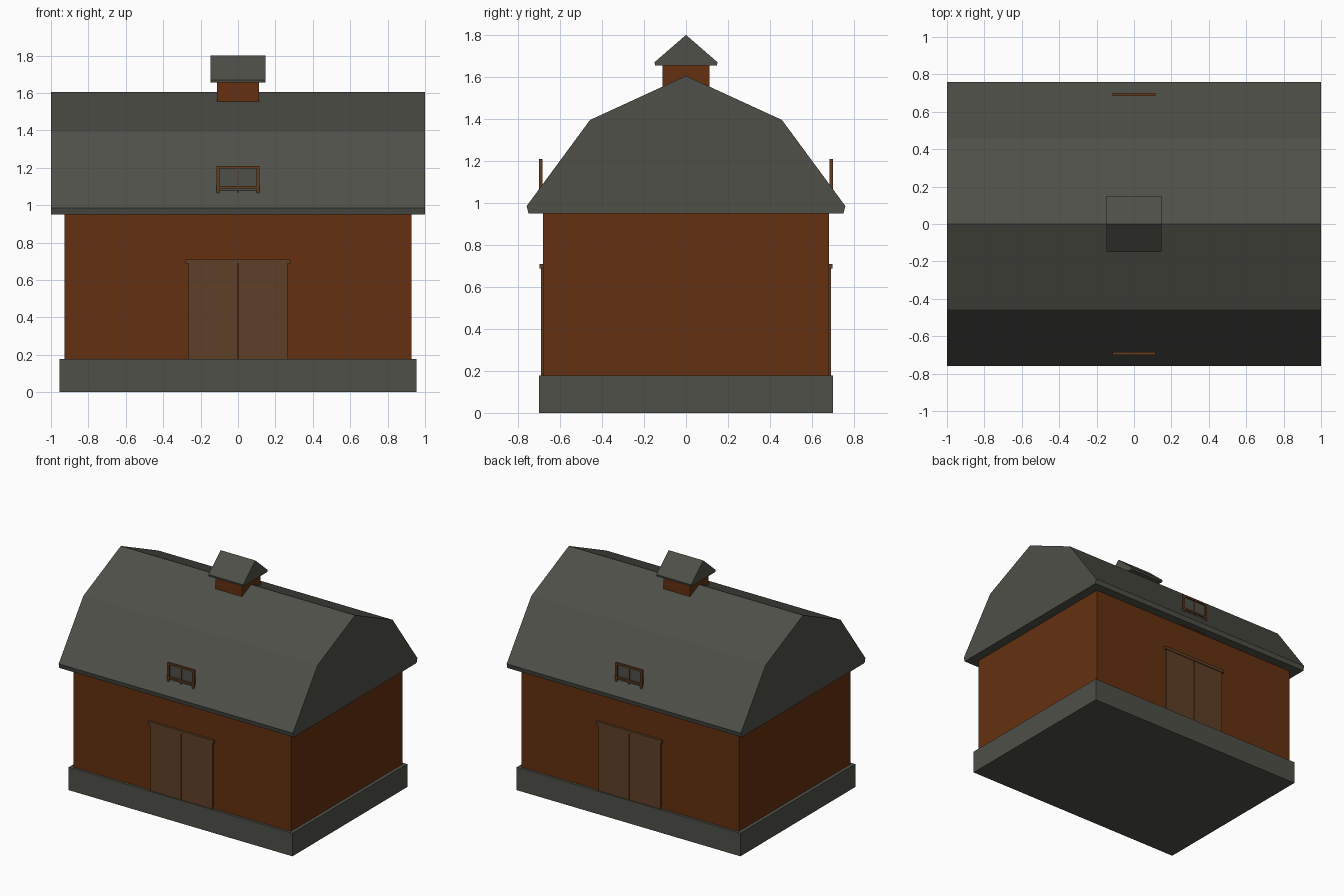
import bpy
import bmesh

cube = bpy.data.objects.get("Cube")
if cube:
    bpy.data.objects.remove(cube, do_unlink=True)


def material(name, rgb):
    mat = bpy.data.materials.new(name)
    mat.use_nodes = True
    colour = (*rgb, 1.0)
    mat.diffuse_color = colour
    bsdf = mat.node_tree.nodes["Principled BSDF"]
    bsdf.inputs["Base Color"].default_value = colour
    bsdf.inputs["Roughness"].default_value = 0.9
    return mat


GREY = material("slate grey", (0.078, 0.079, 0.064))
RED = material("rust red", (0.128, 0.030, 0.005))
WOOD = material("door brown", (0.112, 0.051, 0.020))
TRIM = material("trim brown", (0.125, 0.045, 0.014))


def finish(name, bm, mat):
    bmesh.ops.recalc_face_normals(bm, faces=bm.faces)
    mesh = bpy.data.meshes.new(name)
    bm.to_mesh(mesh)
    bm.free()
    mesh.materials.append(mat)
    obj = bpy.data.objects.new(name, mesh)
    bpy.context.collection.objects.link(obj)
    return obj


def box(name, xs, ys, zs, mat):
    """Box from its low and high limits on each axis."""
    bm = bmesh.new()
    bmesh.ops.create_cube(bm, size=1)
    for v in bm.verts:
        for i, (a, b) in enumerate((xs, ys, zs)):
            v.co[i] = a if v.co[i] < 0 else b
    return finish(name, bm, mat)


def gable_prism(name, half_length, half_profile, mat):
    """Mirror a ridge-to-eave profile of (y, z) and extrude it along x."""
    outline = half_profile + [(-y, z) for y, z in reversed(half_profile[1:])]
    bm = bmesh.new()
    face = bm.faces.new([bm.verts.new((-half_length, y, z)) for y, z in outline])
    new = bmesh.ops.extrude_face_region(bm, geom=[face])["geom"]
    verts = [g for g in new if isinstance(g, bmesh.types.BMVert)]
    bmesh.ops.translate(bm, verts=verts, vec=(2 * half_length, 0, 0))
    return finish(name, bm, mat)


# Main building
box("foundation", (-0.955, 0.955), (-0.70, 0.70), (0, 0.177), GREY)
box("walls", (-0.927, 0.927), (-0.68, 0.68), (0.17, 0.96), RED)
gable_prism("gambrel_roof", 1.0,
            [(0, 1.605), (0.457, 1.395), (0.759, 0.985), (0.75, 0.95)], GREY)

# Ridge cupola
box("cupola_base", (-0.112, 0.112), (-0.112, 0.112), (1.51, 1.67), RED)
gable_prism("cupola_roof", 0.148,
            [(0, 1.80), (0.15, 1.67), (0.147, 1.655)], GREY)

# Doors and loft windows on both long sides
for side, s in (("front", -1), ("back", 1)):
    def part(name, xs, depth, zs, mat):
        ys = sorted(s * d for d in depth)
        box(f"{side}_{name}", xs, ys, zs, mat)

    part("left_door", (0.003, 0.265), (0.67, 0.691), (0.177, 0.695), WOOD)
    part("right_door", (-0.265, -0.003), (0.67, 0.691), (0.177, 0.695), WOOD)
    part("door_header", (-0.28, 0.28), (0.67, 0.697), (0.687, 0.71), WOOD)

    part("window_pane", (-0.105, 0.105), (0.686, 0.69), (0.96, 1.20), GREY)
    for label, x in (("right", -0.106), ("left", 0.106)):
        part(f"{label}_window_stile", (x - 0.008, x + 0.008),
             (0.684, 0.70), (0.949, 1.21), TRIM)
    for label, z in (("bottom", 0.956), ("middle", 1.097), ("top", 1.203)):
        part(f"{label}_window_rail", (-0.114, 0.114), (0.684, 0.70),
             (z - 0.007, z + 0.007), TRIM)
    part("window_mullion", (-0.004, 0.004), (0.685, 0.697), (0.96, 1.20), TRIM)
